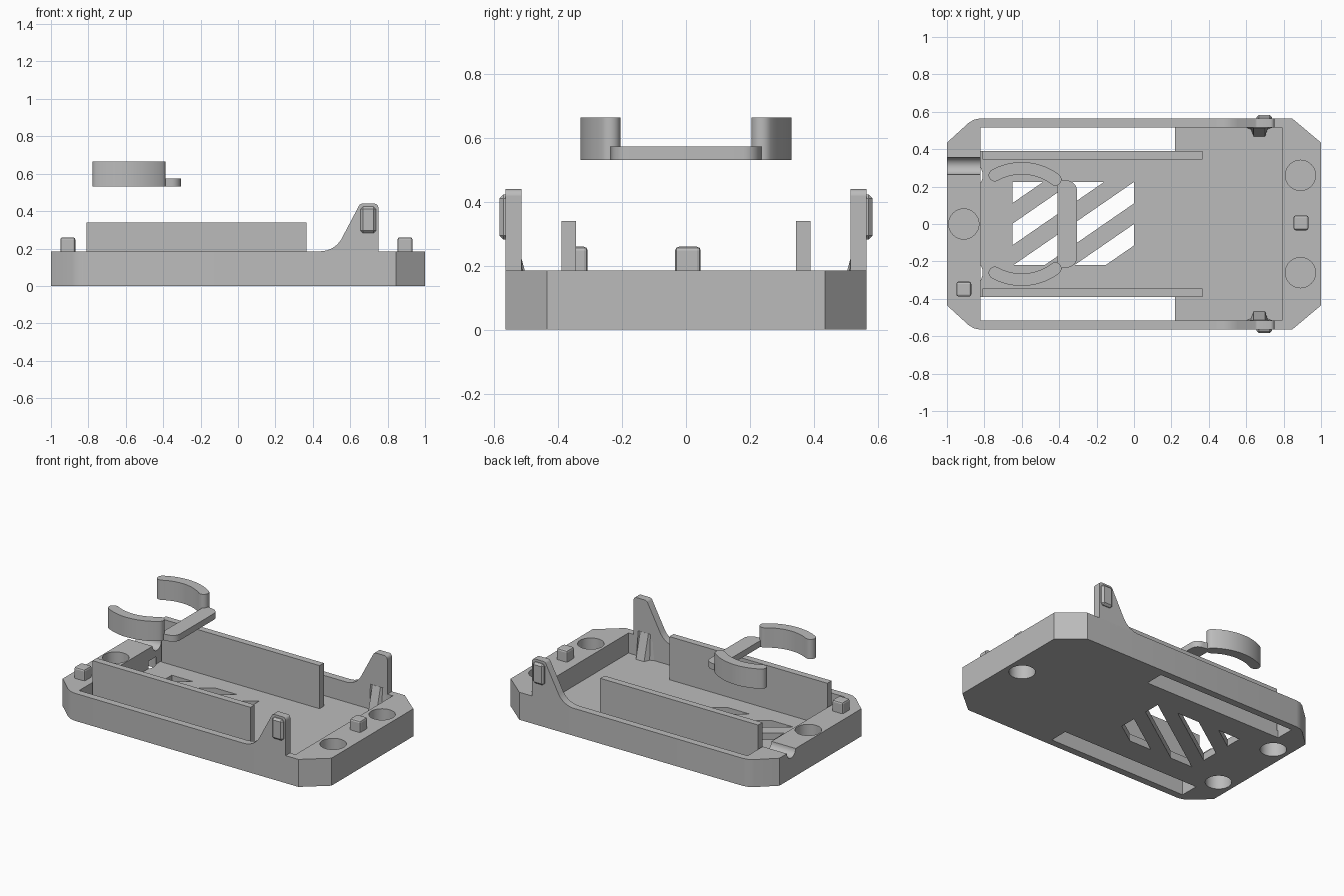
import bpy, bmesh, math
from mathutils import Vector

cube = bpy.data.objects.get("Cube")
if cube:
    bpy.data.objects.remove(cube, do_unlink=True)

grey = bpy.data.materials.new("plain grey")
grey.use_nodes = True
COLOUR = (0.5, 0.5, 0.5, 1)
grey.diffuse_color = COLOUR
grey.node_tree.nodes["Principled BSDF"].inputs["Base Color"].default_value = COLOUR

H, FLOOR, SIDE = 0.185, 0.05, 0.565      # rim height, floor height, half depth
X0, X1, IN = -0.82, 0.79, 0.517          # pocket limits


def finish(name, bm):
    """Turn a bmesh into a named grey object."""
    bmesh.ops.recalc_face_normals(bm, faces=bm.faces)
    mesh = bpy.data.meshes.new(name)
    bm.to_mesh(mesh)
    bm.free()
    mesh.materials.append(grey)
    ob = bpy.data.objects.new(name, mesh)
    bpy.context.collection.objects.link(ob)
    return ob


def prism(name, pts, lo, hi, axis="z", clip=()):
    """Extrude a flat outline along an axis; clip planes trim the solid outline first."""
    place = {"z": lambda u, v, w: (u, v, w),
             "y": lambda u, v, w: (u, w, v),
             "x": lambda u, v, w: (w, u, v)}[axis]
    bm = bmesh.new()
    bm.faces.new([bm.verts.new(place(u, v, lo)) for u, v in pts])
    for co, no in clip:
        bmesh.ops.bisect_plane(bm, geom=bm.verts[:] + bm.edges[:] + bm.faces[:],
                               plane_co=co, plane_no=no, clear_outer=True)
    ext = bmesh.ops.extrude_face_region(bm, geom=bm.faces[:])
    moved = [g for g in ext["geom"] if isinstance(g, bmesh.types.BMVert)]
    bmesh.ops.translate(bm, verts=moved, vec=place(0, 0, hi - lo))
    return finish(name, bm)


def rect(a, b, c, d):
    return [(a, c), (b, c), (b, d), (a, d)]


def box(name, x, y, z):
    return prism(name, rect(*x, *y), *z)


def arc(cx, cy, r, a0, a1, n):
    return [(cx + r * math.cos(math.radians(a0 + (a1 - a0) * i / n)),
             cy + r * math.sin(math.radians(a0 + (a1 - a0) * i / n))) for i in range(n + 1)]


def bake(ob):
    """Apply the modifiers of an object."""
    dg = bpy.context.evaluated_depsgraph_get()
    mesh = bpy.data.meshes.new_from_object(ob.evaluated_get(dg))
    ob.modifiers.clear()
    ob.data = mesh


def bevel(ob, width, segments=1):
    mod = ob.modifiers.new("bevel", "BEVEL")
    mod.width, mod.segments = width, segments
    bake(ob)


def smooth(ob):
    bpy.ops.object.select_all(action="DESELECT")
    ob.select_set(True)
    bpy.context.view_layer.objects.active = ob
    bpy.ops.object.shade_smooth_by_angle(angle=math.radians(30))


# Tray body: sharp chamfers on the right end, softened ones on the left
half = [(1, 0.435), (0.845, SIDE), (X0, SIDE), (-0.855, 0.558), (-0.885, 0.54), (-1, 0.435)]
tray = prism("tray", half + [(x, -y) for x, y in reversed(half)], 0, H)

# Cutters: pocket, side slots, diagonal vents, magnet holes, cable groove
cutters = [box("pocket_cutter", (X0, X1), (-IN, IN), (FLOOR, 0.5))]
for s in (-1, 1):
    cutters.append(box("slot_cutter", (X0, 0.22), sorted((s * 0.39, s * IN)), (-0.1, 0.1)))

slope = 0.69
up = Vector((-slope, 1, 0))
for k in range(4):
    top = 0.225 * k
    cutters.append(prism("vent_cutter", rect(-0.65, 0, -0.22, 0.225), -0.1, 0.1,
                         clip=[((0, top, 0), up), ((0, top - 0.115, 0), -up)]))

DEPTH = 0.1
for x, y, z in ((0.89, 0.26, H), (0.89, -0.26, H), (-0.91, 0, H),
                (-0.89, 0.26, 0), (-0.89, -0.26, 0), (0.89, 0, 0)):
    cutters.append(prism("hole_cutter", arc(x, y, 0.081, 0, 348.75, 31), z - DEPTH, z + DEPTH))
cutters.append(prism("groove_cutter", arc(0.31, H, 0.046, 0, 348.75, 31), -1.1, X0 + 0.02, "x"))

for c in cutters:
    mod = tray.modifiers.new("cut", "BOOLEAN")
    mod.operation, mod.object, mod.solver = "DIFFERENCE", c, "EXACT"
    c.hide_render = True
bake(tray)
for c in cutters:
    bpy.data.objects.remove(c, do_unlink=True)
smooth(tray)

# Alignment pegs
for name, x, y in (("left_peg", -0.91, -0.348), ("right_peg", 0.893, 0.006)):
    peg = box(name, (x - 0.04, x + 0.04), (y - 0.04, y + 0.04), (H - 0.02, 0.26))
    bevel(peg, 0.012, 2)

# Snap clip outline: flared foot, sloping edge, rounded top
clip_pts = ([(0.75, H - 0.01), (0.75, 0.42)] + arc(0.73, 0.42, 0.02, 0, 90, 4)
            + arc(0.665, 0.42, 0.02, 90, 150, 4)
            + arc(0.44, 0.315, 0.13, -30, -90, 8) + [(0.44, H - 0.01)])
for side, s in (("front", -1), ("back", 1)):
    # Long inner wall
    box(side + "_inner_wall", (-0.81, 0.365), sorted((s * 0.345, s * 0.39)), (FLOOR - 0.01, 0.34))
    # Clip and its raised catch
    smooth(prism(side + "_clip", clip_pts, *sorted((s * 0.515, s * SIDE)), axis="y"))
    catch = box(side + "_catch", (0.655, 0.737), sorted((s * 0.545, s * 0.584)), (0.282, 0.424))
    bevel(catch, 0.013)
    # Sloped gusset behind the clip, narrowing upward into the wall
    foot = [(0.59, 0.52), (0.625, 0.506), (0.64, 0.467), (0.70, 0.467), (0.715, 0.506), (0.75, 0.52)]
    bm = bmesh.new()
    bottom = [bm.verts.new((x, s * y, FLOOR - 0.005)) for x, y in foot]
    upper = [bm.verts.new((x, s * max(y, 0.514), 0.22)) for x, y in foot]
    bm.faces.new(bottom)
    bm.faces.new(upper)
    for i in range(len(foot)):
        j = (i + 1) % len(foot)
        bm.faces.new((bottom[i], bottom[j], upper[j], upper[i]))
    finish(side + "_gusset", bm)

# Holder above the tray: two curved jaws on a low cross bar
CX, R, W, Z = -0.6, 0.298, 0.033, 0.532
A0, A1 = 53, 119


def jaw_end(a, start):
    cx, cy = arc(CX, 0, R, a, a, 1)[0]
    return arc(cx, cy, W, start, start + 180, 10)[1:-1]


jaw = (arc(CX, 0, R + W, A0, A1, 20) + jaw_end(A1, A1)
       + arc(CX, 0, R - W, A1, A0, 20) + jaw_end(A0, A0 + 180))
for side, s in (("front", -1), ("back", 1)):
    smooth(prism(side + "_jaw", [(x, s * y) for x, y in jaw], Z, 0.665))
bar = arc(-0.36, 0.178, 0.055, 0, 90, 8) + [(-0.41, 0.24)]
smooth(prism("cross_bar", bar + [(x, -y) for x, y in reversed(bar)], Z, 0.574))
